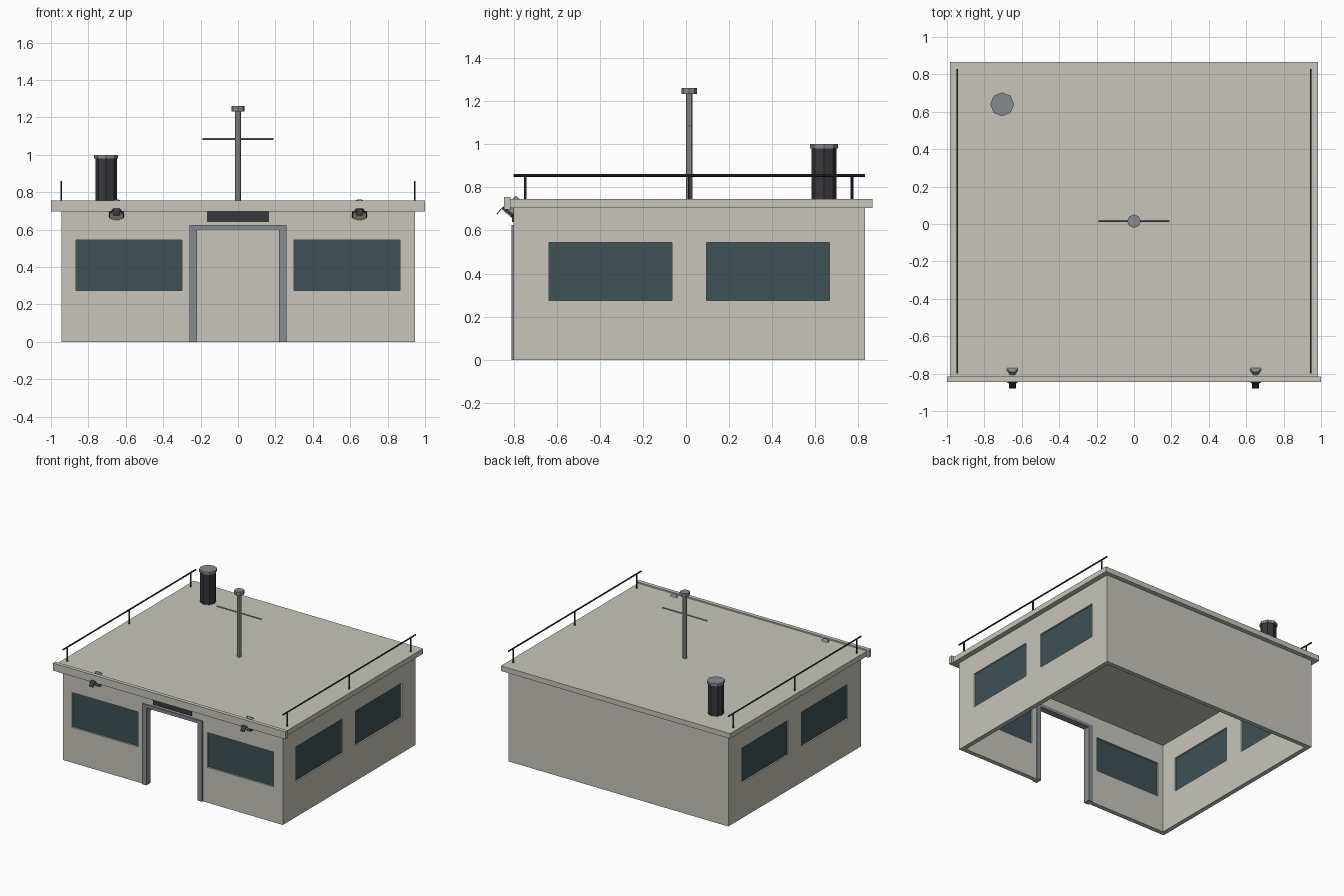
import bpy, bmesh
from math import pi
from mathutils import Vector, Matrix

if "Cube" in bpy.data.objects:
    bpy.data.objects.remove(bpy.data.objects["Cube"])


def material(name, r, g, b):
    m = bpy.data.materials.new(name)
    m.diffuse_color = (r, g, b, 1)
    m.use_nodes = True
    m.node_tree.nodes["Principled BSDF"].inputs["Base Color"].default_value = m.diffuse_color
    return m


PLASTER = material("plaster", 0.57, 0.56, 0.50)
GLASS = material("dark_glass", 0.05, 0.08, 0.09)
STEEL = material("steel", 0.24, 0.26, 0.28)
PALE = material("pale_metal", 0.38, 0.38, 0.36)
BLACK = material("black_metal", 0.04, 0.04, 0.045)
CREAM = material("lamp_lens", 0.9, 0.82, 0.62)


def finish(name, bm, mat):
    bmesh.ops.recalc_face_normals(bm, faces=bm.faces)
    me = bpy.data.meshes.new(name)
    bm.to_mesh(me)
    bm.free()
    me.materials.append(mat)
    ob = bpy.data.objects.new(name, me)
    bpy.context.collection.objects.link(ob)
    return ob


def box(name, x, y, z, mat):
    """Box from (min, max) pairs."""
    bm = bmesh.new()
    size = [abs(b - a) for a, b in (x, y, z)]
    mid = [(a + b) / 2 for a, b in (x, y, z)]
    bmesh.ops.create_cube(bm, size=1, matrix=Matrix.Translation(mid) @ Matrix.Diagonal((*size, 1)))
    return finish(name, bm, mat)


def rod(name, a, b, r, mat, sides=8, r2=None, turn=0.0):
    """Flat-sided cylinder or cone from a to b."""
    a, b = Vector(a), Vector(b)
    d = b - a
    bm = bmesh.new()
    m = (Matrix.Translation((a + b) / 2) @ d.to_track_quat('Z', 'Y').to_matrix().to_4x4()
         @ Matrix.Rotation(turn, 4, 'Z'))
    bmesh.ops.create_cone(bm, cap_ends=True, segments=sides, radius1=r,
                          radius2=r if r2 is None else r2, depth=d.length, matrix=m)
    return finish(name, bm, mat)


def cut(target, cutters):
    """Subtract the cutters and bake the result."""
    for c in cutters:
        mod = target.modifiers.new("opening", 'BOOLEAN')
        mod.operation, mod.solver, mod.object = 'DIFFERENCE', 'EXACT', c
    bpy.context.view_layer.update()
    dg = bpy.context.evaluated_depsgraph_get()
    me = bpy.data.meshes.new_from_object(target.evaluated_get(dg))
    target.modifiers.clear()
    target.data = me
    for c in cutters:
        bpy.data.objects.remove(c)


# Wall shell with door and window openings
T = 0.035
WX, Y0, Y1 = 0.945, -0.80, 0.83
WZ = (0.275, 0.545)
FRONT_WIN = [(-0.865, -0.30), (0.30, 0.865)]
SIDE_WIN = [(-0.635, -0.065), (0.095, 0.665)]
walls = box("walls", (-WX, WX), (Y0, Y1), (0, 0.705), PLASTER)
cutters = [box("room_cutter", (-WX + T, WX - T), (Y0 + T, Y1 - T), (-0.1, 0.8), PLASTER),
           box("door_cutter", (-0.23, 0.23), (Y0 - 0.1, Y0 + 0.1), (-0.1, 0.61), PLASTER)]
for w in FRONT_WIN:
    cutters.append(box("window_cutter", w, (Y0 - 0.1, Y0 + 0.1), WZ, PLASTER))
for s in (-1, 1):
    for w in SIDE_WIN:
        cutters.append(box("window_cutter", (s * WX - 0.1, s * WX + 0.1), w, WZ, PLASTER))
cut(walls, cutters)

# Window panes
for w in FRONT_WIN:
    box("front_window", w, (Y0 + 0.012, Y0 + 0.022), WZ, GLASS)
for s in (-1, 1):
    for w in SIDE_WIN:
        box("side_window", (s * (WX - 0.022), s * (WX - 0.012)), w, WZ, GLASS)

# Roof slab and front fascia
box("roof", (-0.985, 0.985), (-0.83, 0.865), (0.705, 0.745), PLASTER)
box("fascia", (-1, 1), (-0.845, -0.815), (0.697, 0.755), PLASTER)

# Door frame and dark panel above it
for s in (-1, 1):
    box("door_jamb", (s * 0.22, s * 0.258), (-0.81, -0.76), (0, 0.60), STEEL)
box("door_lintel", (-0.258, 0.258), (-0.81, -0.76), (0.60, 0.625), STEEL)
box("door_vent", (-0.165, 0.165), (-0.808, -0.79), (0.64, 0.70), BLACK)

# Floodlights on the fascia, aimed forward and down
aim = Vector((0, -0.64, -0.77)).normalized()
up = Vector((0, -aim.z * -1, aim.y * -1)).normalized()
for s in (-1, 1):
    face = Vector((s * 0.65, -0.823, 0.678))
    rod("lamp_housing", face - aim * 0.085, face, 0.03, STEEL, 8, 0.043, pi / 8)
    rod("lamp_rim", face - aim * 0.012, face + aim * 0.002, 0.044, BLACK, 8, None, pi / 8)
    rod("lamp_lens", face, face + aim * 0.006, 0.037, CREAM, 8, None, pi / 8)
    # thin visor along the upper edge of the lens
    bm = bmesh.new()
    m = Matrix.Translation(face + aim * 0.018 + up * 0.04)
    m = m @ aim.to_track_quat('Z', 'Y').to_matrix().to_4x4() @ Matrix.Diagonal((0.036, 0.004, 0.036, 1))
    bmesh.ops.create_cube(bm, size=1, matrix=m)
    finish("lamp_visor", bm, BLACK)

# Roof rails
for s in (-1, 1):
    x = s * 0.945
    rod("rail", (x, -0.80, 0.855), (x, 0.83, 0.855), 0.006, BLACK, 6)
    for y in (-0.745, 0.015, 0.77):
        rod("rail_post", (x, y, 0.74), (x, y, 0.855), 0.006, BLACK, 6)

# Mast with crossbar and cap
rod("mast", (0, 0.015, 0.74), (0, 0.015, 1.235), 0.016, PALE, 8)
rod("mast_cap", (0, 0.015, 1.232), (0, 0.015, 1.26), 0.036, STEEL, 8)
rod("mast_crossbar", (-0.19, 0.015, 1.085), (0.19, 0.015, 1.085), 0.006, PALE, 6)

# Chimney
rod("chimney", (-0.705, 0.64, 0.74), (-0.705, 0.64, 0.982), 0.058, BLACK, 8)
rod("chimney_cap", (-0.705, 0.64, 0.98), (-0.705, 0.64, 1.0), 0.064, STEEL, 8)
